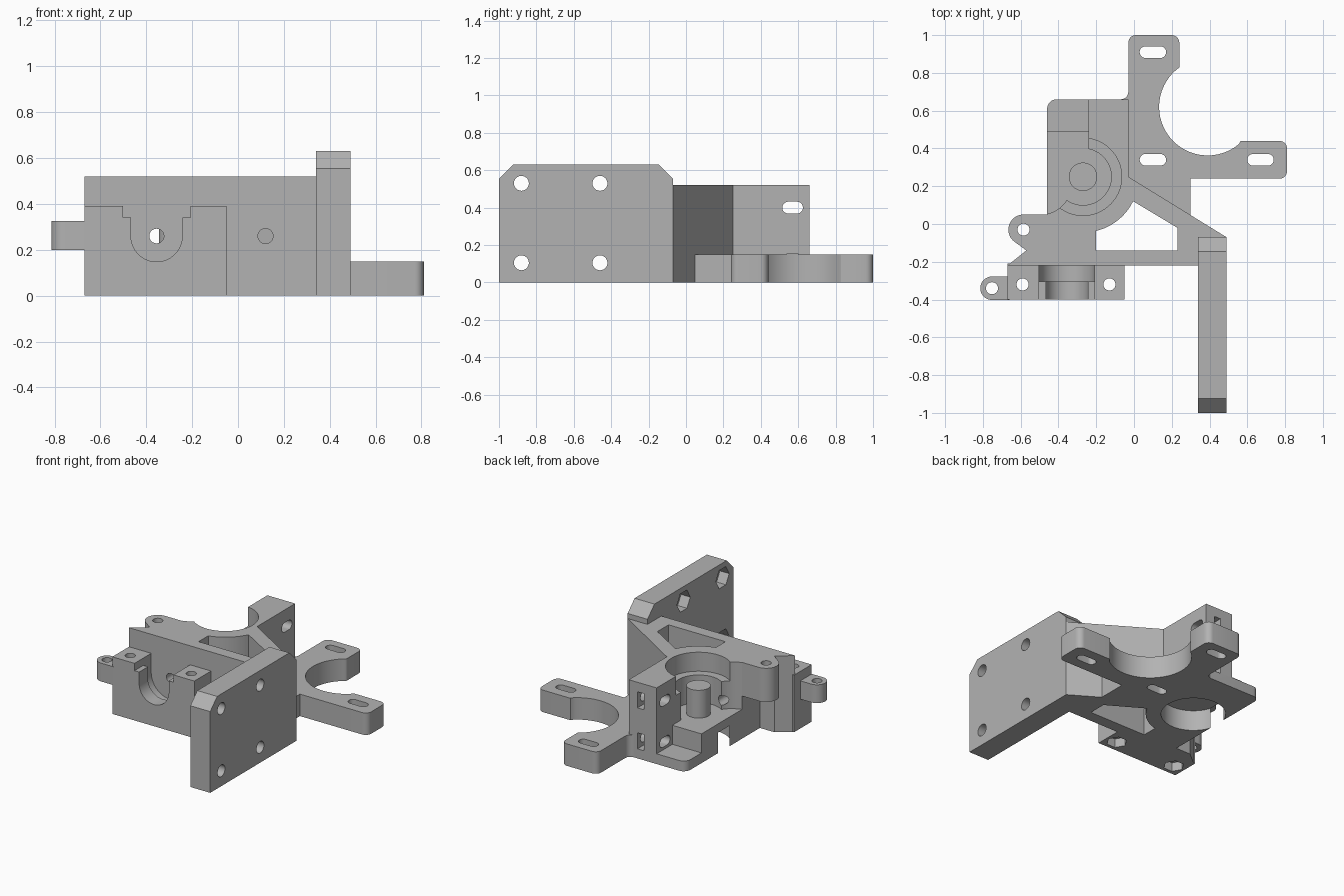
import bpy, bmesh
from math import sin, cos, radians

default = bpy.data.objects.get("Cube")
if default:
    bpy.data.objects.remove(default, do_unlink=True)

grey = bpy.data.materials.new("plain grey")
grey.use_nodes = True
colour = (0.45, 0.45, 0.45, 1)
grey.diffuse_color = colour
grey.node_tree.nodes["Principled BSDF"].inputs["Base Color"].default_value = colour


def arc(cx, cy, r, start=0, end=360, n=48):
    """Points along an arc; a full turn leaves out the repeated end point."""
    steps = n if end - start == 360 else n - 1
    angles = [radians(start + (end - start) * i / steps) for i in range(n)]
    return [(cx + r * cos(a), cy + r * sin(a)) for a in angles]


def rect(u0, u1, v0, v1):
    return [(u0, v0), (u1, v0), (u1, v1), (u0, v1)]


def slot(cx, cy, half, r):
    return arc(cx + half - r, cy, r, -90, 90, 14) + arc(cx - half + r, cy, r, 90, 270, 14)


def prism(name, pts, lo, hi, axis="z"):
    """Extrude an outline along an axis."""
    place = {"x": lambda u, v, w: (w, u, v),
             "y": lambda u, v, w: (u, w, v),
             "z": lambda u, v, w: (u, v, w)}[axis]
    bm = bmesh.new()
    a = [bm.verts.new(place(u, v, lo)) for u, v in pts]
    b = [bm.verts.new(place(u, v, hi)) for u, v in pts]
    bm.faces.new(a)
    bm.faces.new(b)
    for i in range(len(pts)):
        j = (i + 1) % len(pts)
        bm.faces.new((a[i], a[j], b[j], b[i]))
    bmesh.ops.recalc_face_normals(bm, faces=bm.faces)
    mesh = bpy.data.meshes.new(name)
    bm.to_mesh(mesh)
    bm.free()
    mesh.materials.append(grey)
    ob = bpy.data.objects.new(name, mesh)
    bpy.context.collection.objects.link(ob)
    return ob


def cut(ob, pts, lo, hi, axis="z"):
    """Subtract an extruded outline from a part."""
    cutter = prism("cutter", pts, lo, hi, axis)
    cutter.hide_render = True
    mod = ob.modifiers.new("cut", "BOOLEAN")
    mod.operation, mod.solver, mod.object = "DIFFERENCE", "EXACT", cutter
    bpy.context.view_layer.objects.active = ob
    bpy.ops.object.modifier_apply(modifier=mod.name)
    bpy.data.objects.remove(cutter, do_unlink=True)


# Main body with its slanted brace
SX, SY = -0.27, 0.25          # shaft centre
FX, FZ = -0.355, 0.26         # filament path
body = prism("main_body", [(-0.67, -0.22), (0.48, -0.22), (0.49, -0.07), (-0.03, 0.25), (-0.03, 0.66)]
             + arc(-0.41, 0.61, 0.05, 90, 180, 8) + [(-0.46, -0.14), (-0.57, -0.14)], 0, 0.52)

# Open pocket between brace, front wall and bearing housing
cut(body, [(-0.2, -0.14), (0.23, -0.14), (0.23, -0.02)]
    + arc(SX, SY, 0.295, -26, -76, 16) + [(-0.2, -0.035)], -0.1, 0.7)

# Side opening, rear shelf and roller clearance
cut(body, rect(-0.6, -0.24, 0.3, 0.8), 0.2, 0.7)
cut(body, rect(-0.6, -0.24, 0.49, 0.8), 0.07, 0.7)
cut(body, arc(-0.5, 0.22, 0.172), 0.2, 0.7)
cut(body, rect(-0.6, -0.328, 0.22, 0.4), 0.2, 0.7)

# Bearing seats and the chamber between them
for r, lo, hi in ((0.205, 0.39, 0.7), (0.15, 0.2, 0.6), (0.2, -0.1, 0.14)):
    cut(body, arc(SX, SY, r, n=64), lo, hi)

# Filament passage and front screw hole
cut(body, arc(FX, FZ, 0.032, n=24), -0.4, 0.45, "y")
cut(body, arc(0.12, FZ, 0.033, n=24), -0.4, -0.05, "y")

# Clamp bolt slots with nut pockets
for z in (0.40, 0.12):
    cut(body, slot(0.57, z, 0.055, 0.032), -0.4, 0.1, "x")
    cut(body, rect(-0.145, -0.095, z - 0.055, z + 0.055), 0.5, 0.8, "y")

# Support post in the chamber
post = prism("shaft_post", arc(SX, SY, 0.075), 0.19, 0.39)

# Hinge lug on the side
lug = prism("hinge_lug", arc(-0.585, -0.03, 0.08, 90, 230, 24)
            + [(-0.57, -0.14), (-0.44, -0.14), (-0.44, 0.05)], 0.29, 0.52)
cut(lug, arc(-0.585, -0.03, 0.032, n=24), 0.1, 0.7)

# Nozzle clamp block with stepped U groove
clamp = prism("nozzle_block", rect(-0.67, -0.05, -0.4, -0.21), 0, 0.39)


def u_groove(r):
    return arc(FX, FZ, r, 180, 360, 32) + [(FX + r, 0.6), (FX - r, 0.6)]


cut(clamp, u_groove(0.112), -0.5, -0.1, "y")
cut(clamp, u_groove(0.147), -0.305, -0.1, "y")
cut(clamp, rect(FX - 0.147, FX + 0.147, 0.34, 0.6), -0.5, -0.1, "y")
for x in (-0.59, -0.13):
    cut(clamp, arc(x, -0.32, 0.032, n=24), -0.1, 0.6)
    cut(clamp, arc(x, -0.32, 0.065, n=6), -0.1, 0.06)

# Small lug beside the clamp block
ear = prism("nozzle_lug", arc(-0.752, -0.34, 0.062, 90, 270, 24)
            + [(-0.66, -0.402), (-0.66, -0.278)], 0.2, 0.325)
cut(ear, arc(-0.752, -0.34, 0.032, n=24), 0.1, 0.5)

# Upright mounting plate with chamfered corners and nut traps
plate = prism("mounting_plate", [(-1, 0), (-0.07, 0), (-0.07, 0.555), (-0.145, 0.63),
                                 (-0.925, 0.63), (-1, 0.555)], 0.34, 0.49, "x")
for y in (-0.88, -0.46):
    for z in (0.105, 0.53):
        cut(plate, arc(y, z, 0.04, n=24), 0.2, 0.6, "x")
        cut(plate, arc(y, z, 0.072, n=6), 0.2, 0.41, "x")

# Motor bracket with curved bite and slotted holes
bracket = prism("motor_bracket", [(-0.03, 0.24), (0.3, 0.04), (0.3, 0.24)]
                + arc(0.77, 0.28, 0.04, -90, 0, 8) + arc(0.77, 0.4, 0.04, 0, 90, 8)
                + [(0.565, 0.44)] + arc(0.39, 0.62, 0.257, -50, -234, 48)
                + [(0.24, 0.83)] + arc(0.2, 0.96, 0.04, 0, 90, 8)
                + arc(0.01, 0.96, 0.04, 90, 180, 8)
                + arc(-0.07, 0.70, 0.04, 0, -90, 8) + [(-0.07, 0.65), (-0.03, 0.65)], 0, 0.15)
for x, y in ((0.1, 0.91), (0.1, 0.34), (0.67, 0.34)):
    cut(bracket, slot(x, y, 0.07, 0.031), -0.1, 0.3)

# Smooth round walls, crisp edges
parts = (body, post, lug, clamp, ear, plate, bracket)
for ob in bpy.context.view_layer.objects:
    ob.select_set(ob in parts)
bpy.context.view_layer.objects.active = body
bpy.ops.object.shade_smooth_by_angle(angle=radians(30))
